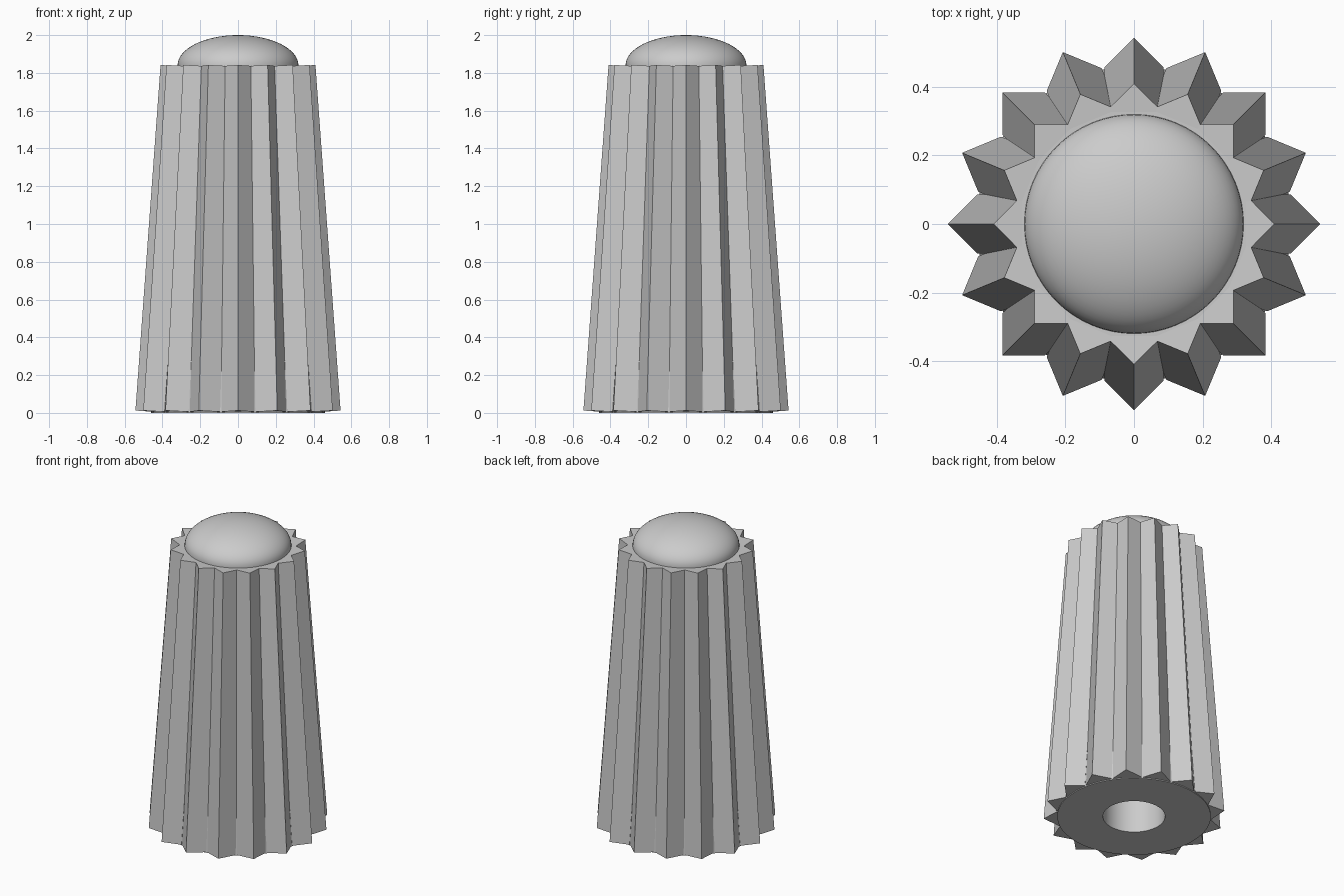
import bpy, bmesh, math
from mathutils import Matrix, Vector

cube = bpy.data.objects.get("Cube")
if cube:
    bpy.data.objects.remove(cube, do_unlink=True)

# Single grey material
grey = bpy.data.materials.new("plain grey")
grey.use_nodes = True
color = (0.6, 0.6, 0.6, 1)
grey.diffuse_color = color
grey.node_tree.nodes["Principled BSDF"].inputs["Base Color"].default_value = color


def finish(name, bm, smooth=False):
    bmesh.ops.recalc_face_normals(bm, faces=bm.faces)
    mesh = bpy.data.meshes.new(name)
    bm.to_mesh(mesh)
    bm.free()
    mesh.materials.append(grey)
    obj = bpy.data.objects.new(name, mesh)
    bpy.context.collection.objects.link(obj)
    if smooth:
        bpy.ops.object.select_all(action="DESELECT")
        obj.select_set(True)
        bpy.context.view_layer.objects.active = obj
        bpy.ops.object.shade_smooth_by_angle(angle=math.radians(30))
    return obj


def lathe(name, profile, steps=64):
    bm = bmesh.new()
    verts = [bm.verts.new((r, 0, z)) for r, z in profile]
    edges = [bm.edges.new(pair) for pair in zip(verts, verts[1:])]
    bmesh.ops.spin(bm, geom=verts + edges, cent=(0, 0, 0), axis=(0, 0, 1),
                   angle=math.tau, steps=steps, use_duplicate=False)
    bmesh.ops.remove_doubles(bm, verts=bm.verts, dist=0.0001)
    return finish(name, bm, smooth=True)


# Tapered core with a round socket in its underside
lathe("core", [(0, 1.5), (0.186, 1.5), (0.186, 0), (0.46, 0), (0.338, 1.836), (0, 1.836)])

# Flattened dome cap
dome = [(0.32 * math.cos(i * math.pi / 32), 1.84 + 0.16 * math.sin(i * math.pi / 32))
        for i in range(17)]
lathe("dome_cap", [(0.32, 1.82)] + dome)

# Ring of square bars, each leaning inward with one corner facing out
RIBS = 16
HALF = 0.0867
foot, head = Vector((0.543, 0, 0.0125)), Vector((0.41, 0, 1.842))
lean = math.atan2(foot.x - head.x, head.z - foot.z)
place = (Matrix.Translation((foot + head) / 2) @ Matrix.Rotation(-lean, 4, "Y")
         @ Matrix.Translation((-HALF, 0, 0)))
bm = bmesh.new()
for i in range(RIBS):
    turn = Matrix.Rotation(i * math.tau / RIBS, 4, "Z")
    bmesh.ops.create_cone(bm, cap_ends=True, segments=4, radius1=HALF, radius2=HALF,
                          depth=(head - foot).length, matrix=turn @ place)
finish("ribs", bm)
